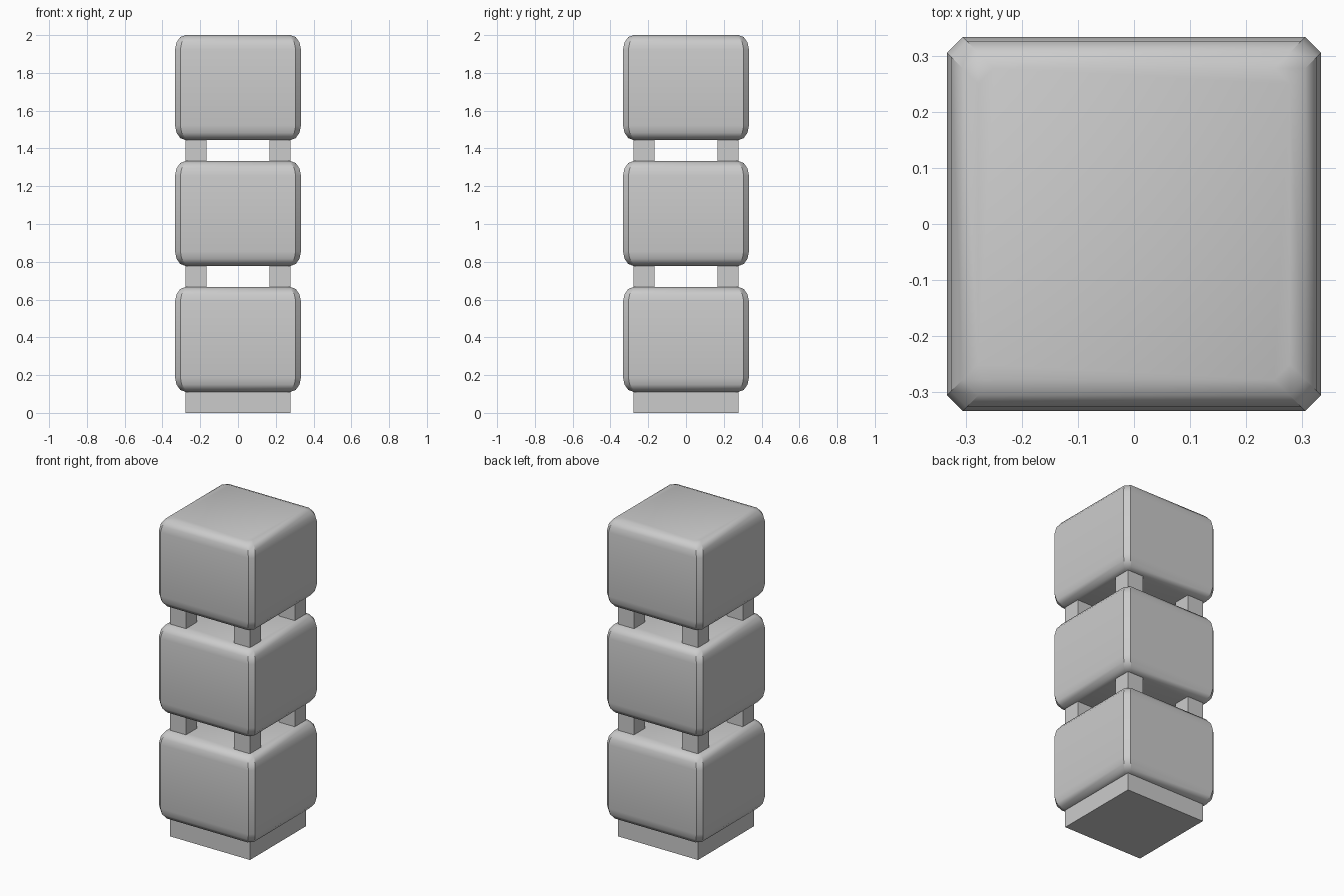
import bpy, bmesh, math

if "Cube" in bpy.data.objects:
    bpy.data.objects.remove(bpy.data.objects["Cube"])

U = 1 / 18          # design unit
BASE, GAP, TALL = 2 * U, 2 * U, 10 * U
CUT = U / 2         # corner chamfer


def box(name, cx, cy, half, z0, z1):
    bpy.ops.mesh.primitive_cube_add(size=1, location=(cx, cy, (z0 + z1) / 2))
    ob = bpy.context.object
    ob.name = name
    ob.scale = (2 * half, 2 * half, z1 - z0)
    bpy.ops.object.transform_apply(location=False, rotation=False, scale=True)
    return ob


def octagon(h):
    """Square outline with chamfered corners."""
    k = h - CUT
    return [(h, -k), (h, k), (k, h), (-k, h), (-h, k), (-h, -k), (-k, -h), (k, -h)]


def block(name, z0, z1):
    # rounded lower and upper rims
    rim_w, rim_h, seg = U, 1.4 * U, 3
    angles = [math.pi / 2 * i / seg for i in range(seg + 1)]
    low = [(5 * U + rim_w * math.sin(a), z0 + rim_h * (1 - math.cos(a))) for a in angles]
    prof = low + [(h, z0 + z1 - z) for h, z in reversed(low)]
    bm = bmesh.new()
    rings = [[bm.verts.new((x, y, z)) for x, y in octagon(h)] for h, z in prof]
    for a, b in zip(rings, rings[1:]):
        for i in range(8):
            j = (i + 1) % 8
            bm.faces.new((a[i], a[j], b[j], b[i]))
    bm.faces.new(rings[0][::-1])
    bm.faces.new(rings[-1])
    me = bpy.data.meshes.new(name)
    bm.to_mesh(me)
    bm.free()
    ob = bpy.data.objects.new(name, me)
    bpy.context.collection.objects.link(ob)
    bpy.ops.object.select_all(action='DESELECT')
    ob.select_set(True)
    bpy.context.view_layer.objects.active = ob
    bpy.ops.object.shade_smooth_by_angle(angle=math.radians(35))
    return ob


# square foot
box("base_plinth", 0, 0, 5 * U, 0, BASE)

# three stacked blocks with four corner posts in each gap
for n in range(3):
    z0 = BASE + n * (TALL + GAP)
    block(f"block_{n + 1}", z0, z0 + TALL)
    if n < 2:
        for sx in (-1, 1):
            for sy in (-1, 1):
                box(f"corner_post_{n + 1}", sx * 4 * U, sy * 4 * U, U,
                    z0 + TALL, z0 + TALL + GAP)
